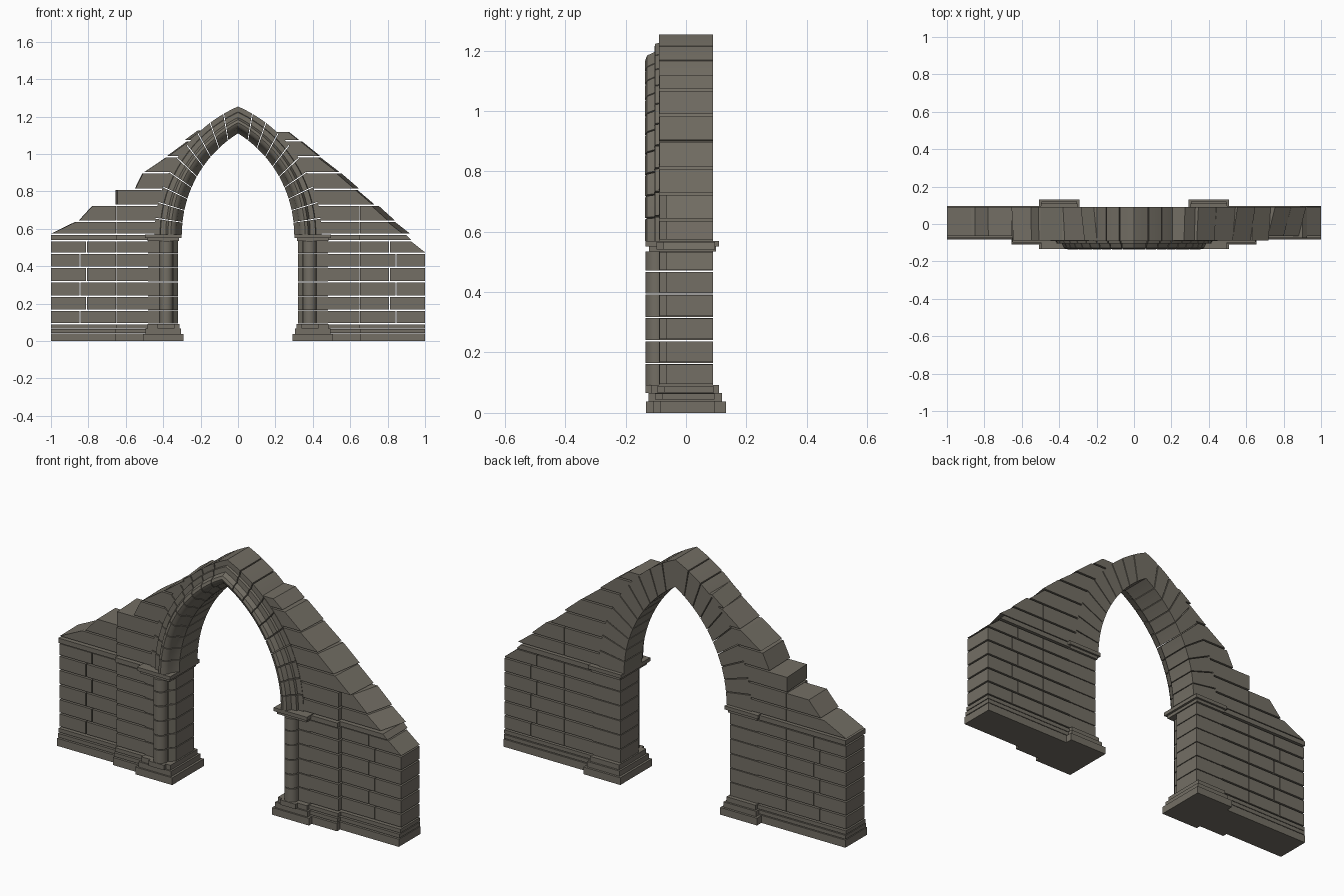
import bpy, bmesh, math, random

if "Cube" in bpy.data.objects:
    bpy.data.objects.remove(bpy.data.objects["Cube"])

random.seed(4)
stone = bpy.data.materials.new("weathered_stone")
stone.diffuse_color = (0.172, 0.157, 0.128, 1)
stone.use_nodes = True
stone.node_tree.nodes["Principled BSDF"].inputs["Base Color"].default_value = stone.diffuse_color

SPRING = 0.57
INNER = (0.336, 0.636)    # centre offset and radius of each arc
OUTER = (0.301, 0.747)
STEP_X = 0.65             # where the wall front steps back
COURSES = [0.092, 0.165, 0.24, 0.317, 0.395, 0.47, 0.537]


def finish(name, bm, smooth=False):
    bmesh.ops.recalc_face_normals(bm, faces=bm.faces)
    me = bpy.data.meshes.new(name)
    bm.to_mesh(me)
    bm.free()
    ob = bpy.data.objects.new(name, me)
    bpy.context.collection.objects.link(ob)
    me.materials.append(stone)
    if smooth:
        bpy.context.view_layer.objects.active = ob
        ob.select_set(True)
        bpy.ops.object.shade_smooth_by_angle(angle=math.radians(35))
        ob.select_set(False)
    return ob


def loft(bm, loops):
    """Closed solid through matching vertex loops."""
    vs = [[bm.verts.new(p) for p in lp] for lp in loops]
    n = len(vs[0])
    for a, b in zip(vs, vs[1:]):
        for i in range(n):
            bm.faces.new((a[i], a[(i + 1) % n], b[(i + 1) % n], b[i]))
    bm.faces.new(vs[0])
    bm.faces.new(vs[-1])


def box(bm, x0, x1, y0, y1, z0, z1):
    loft(bm, [[(x0, y0, z), (x1, y0, z), (x1, y1, z), (x0, y1, z)] for z in (z0, z1)])


def column(bm, pts, z0, z1):
    loft(bm, [[(x, y, z) for x, y in pts] for z in (z0, z1)])


def block(bm, s, xi, xo, z0, z1, yf, yb=0.09, skew=0.0):
    """Wall stone: xi / xo are (bottom, top) inner and outer ends."""
    loops = []
    for y, k in ((yf, -skew), (yb, skew)):
        loops.append([(s * xi[0], y, z0), (s * min(1, xo[0] + k), y, z0),
                      (s * min(1, xo[1] + k), y, z1), (s * xi[1], y, z1)])
    loft(bm, loops)


def arc(c, u):
    a, r = c
    t = u * math.acos(a / r)
    return -a + r * math.cos(t), SPRING + r * math.sin(t)


def arch_x(z):
    if z < SPRING:
        return 0.48
    a, r = OUTER
    return -a + math.sqrt(r * r - (z - SPRING) ** 2)


def course(bm, s, z0, z1, xo, joint=None, skew=0.0):
    g = 0.004
    z0, z1 = z0 + g, z1 - g
    xi = (arch_x(z0), arch_x(z1))
    if min(xo) <= STEP_X + 0.03:
        block(bm, s, xi, xo, z0, z1, -0.088, skew=skew)
        return
    block(bm, s, xi, (STEP_X - 0.001,) * 2, z0, z1, -0.088)
    start = STEP_X + 0.001
    if joint and joint < min(xo) - 0.03:
        block(bm, s, (start,) * 2, (joint - 0.002,) * 2, z0, z1, -0.064)
        start = joint + 0.002
    block(bm, s, (start,) * 2, xo, z0, z1, -0.064, skew=skew)


# Ruined tops: (z0, z1, outer x at bottom, outer x at top)
LEFT_TOP = [(0.57, 0.64, 1.0, 0.87), (0.64, 0.725, 0.85, 0.78), (0.725, 0.81, 0.65, 0.65),
            (0.81, 0.9, 0.55, 0.51), (0.9, 0.985, 0.5, 0.385),
            (0.985, 1.07, 0.375, 0.27), (1.07, 1.13, 0.275, 0.205)]
RIGHT_TOP = [(0.57, 0.64, 0.9, 0.82), (0.64, 0.725, 0.82, 0.735), (0.725, 0.81, 0.725, 0.635),
             (0.81, 0.9, 0.635, 0.54), (0.9, 0.985, 0.535, 0.435),
             (0.985, 1.07, 0.435, 0.34), (1.07, 1.122, 0.325, 0.27)]

# Walls
for s, name, tops in ((-1, "left_wall", LEFT_TOP), (1, "right_wall", RIGHT_TOP)):
    bm = bmesh.new()
    for i, (z0, z1) in enumerate(zip(COURSES, COURSES[1:])):
        xo = (1.0, 0.925) if s > 0 and i == 5 else (1.0, 1.0)
        course(bm, s, z0, z1, xo, 0.81 if i % 2 else 0.845)
    # string course
    end = (1.0, 1.0) if s < 0 else (0.925, 0.9)
    block(bm, s, (0.48, 0.48), (STEP_X, STEP_X), 0.541, 0.566, -0.098, 0.096)
    block(bm, s, (STEP_X, STEP_X), end, 0.541, 0.566, -0.074, 0.096)
    for i, (z0, z1, a, b) in enumerate(tops):
        skew = random.uniform(0.0, 0.025) if s > 0 else random.uniform(0, 0.012)
        if b - arch_x(z1) < 0.05:
            skew = min(skew, 0.01)
        course(bm, s, z0, z1, (a, b), 0.845 if i % 2 else None, skew)
    finish(name, bm)

    # Stepped wall plinth
    bm = bmesh.new()
    for z0, z1, d in ((0, 0.04, 0.02), (0.044, 0.064, 0.014), (0.068, 0.088, 0.007)):
        for x0, x1, y in ((0.48, STEP_X, -0.089), (STEP_X, 1.0, -0.064)):
            box(bm, s * x0, s * (x1 + (d * 0.3 if x1 < 1 else 0)), y - d, 0.09 + d * 0.3, z0, z1)
    finish(name + "_plinth", bm)

# Piers
for s, side in ((-1, "left"), (1, "right")):
    # stepped base
    bm = bmesh.new()
    for z0, z1, x0, x1, y0, y1 in ((0, 0.038, 0.292, 0.508, -0.133, 0.132),
                                   (0.038, 0.066, 0.304, 0.494, -0.124, 0.12),
                                   (0.066, 0.092, 0.314, 0.484, -0.116, 0.11)):
        box(bm, s * x0, s * x1, y0, y1, z0, z1)
    box(bm, s * 0.34, s * 0.43, -0.134, 0, 0.066, 0.092)
    finish(side + "_pier_base", bm)

    # jamb stones with chamfered inner corner
    bm = bmesh.new()
    outline = [(0.48, 0.09), (0.32, 0.09), (0.32, -0.062), (0.345, -0.09), (0.48, -0.09)]
    for z0, z1 in zip(COURSES, COURSES[1:]):
        column(bm, [(s * x, y) for x, y in outline], z0 + 0.001, z1 - 0.003)
    finish(side + "_jamb", bm)

    # round attached shaft
    bm = bmesh.new()
    ring = [(s * 0.383 + 0.036 * math.cos(k * math.pi / 8),
             -0.098 + 0.036 * math.sin(k * math.pi / 8)) for k in range(16)]
    for z0, z1 in zip(COURSES, COURSES[1:]):
        column(bm, ring, z0 + 0.001, z1 - 0.003)
    finish(side + "_shaft", bm, True)

    # impost
    bm = bmesh.new()
    box(bm, s * 0.315, s * 0.485, -0.122, 0.1, 0.535, 0.551)
    box(bm, s * 0.303, s * 0.497, -0.134, 0.11, 0.551, 0.57)
    finish(side + "_impost", bm)

# Moulded voussoirs: profile of (radial fraction, depth)
PROFILE = [(0, 0.09), (0, -0.062), (0.17, -0.09), (0.2, -0.112), (0.29, -0.129), (0.4, -0.135),
           (0.51, -0.129), (0.59, -0.105), (0.78, -0.103), (0.8, -0.09), (1, -0.09), (1, 0.09)]
STONES = 10
for s, side in ((-1, "left"), (1, "right")):
    bm = bmesh.new()
    for k in range(STONES):
        u0 = k / STONES + (0.003 if k else 0)
        u1 = (k + 1) / STONES - (0.003 if k < STONES - 1 else 0)
        loops = []
        for j in range(4):
            u = u0 + (u1 - u0) * j / 3
            (xa, za), (xb, zb) = arc(INNER, u), arc(OUTER, u)
            loops.append([(s * (xa + (xb - xa) * f), y, za + (zb - za) * f) for f, y in PROFILE])
        loft(bm, loops)
    finish(side + "_arch_stones", bm, True)
